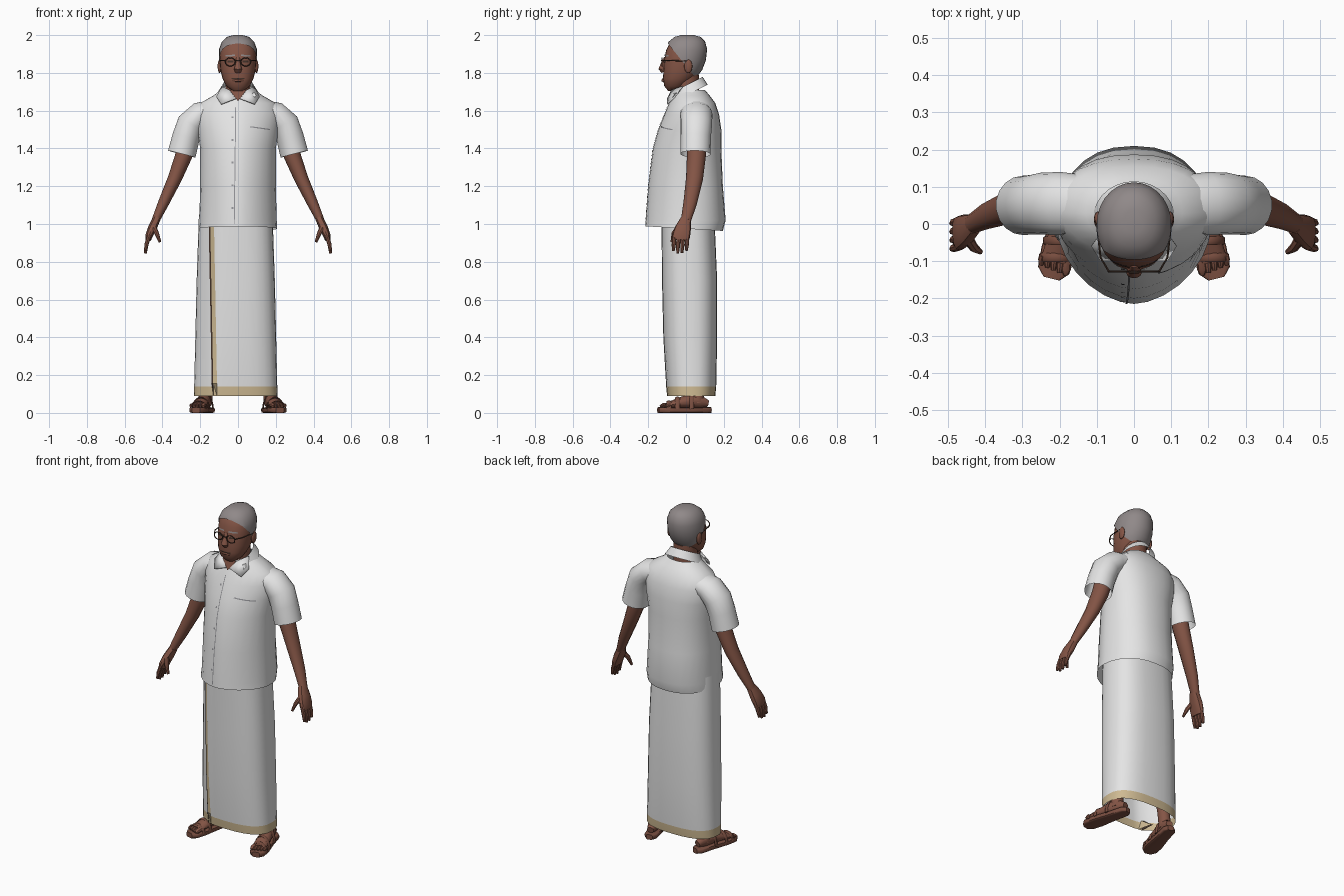
import bpy, bmesh, math
from mathutils import Vector
from mathutils.bvhtree import BVHTree

if "Cube" in bpy.data.objects:
    bpy.data.objects.remove(bpy.data.objects["Cube"])


def material(name, *rgb):
    m = bpy.data.materials.new(name)
    m.use_nodes = True
    m.diffuse_color = (*rgb, 1)
    m.node_tree.nodes["Principled BSDF"].inputs["Base Color"].default_value = (*rgb, 1)
    return m


SKIN = material("brown skin", .23, .09, .06)
WHITE = material("white cotton", .78, .78, .78)
HAIR = material("grey hair", .28, .25, .25)
GOLD = material("gold border", .62, .49, .29)
DARK = material("dark trim", .06, .035, .025)
LEATHER = material("sandal leather", .19, .075, .05)
SEAM = material("grey seam", .3, .3, .32)


def finish(obj, angle=40):
    bpy.ops.object.select_all(action="DESELECT")
    obj.select_set(True)
    bpy.context.view_layer.objects.active = obj
    bpy.ops.object.shade_smooth_by_angle(angle=math.radians(angle))
    return obj


def build(name, verts, faces, mat):
    mesh = bpy.data.meshes.new(name)
    mesh.from_pydata(verts, [], faces)
    bm = bmesh.new()
    bm.from_mesh(mesh)
    bmesh.ops.recalc_face_normals(bm, faces=bm.faces)
    bm.to_mesh(mesh)
    bm.free()
    mesh.materials.append(mat)
    obj = bpy.data.objects.new(name, mesh)
    bpy.context.collection.objects.link(obj)
    return finish(obj)


def skin_rings(name, rings, mat, caps=True):
    n = len(rings[0])
    faces = [(r * n + i, r * n + (i + 1) % n, (r + 1) * n + (i + 1) % n, (r + 1) * n + i)
             for r in range(len(rings) - 1) for i in range(n)]
    if caps:
        last = (len(rings) - 1) * n
        faces += [tuple(range(n)), tuple(range(last, last + n))]
    return build(name, [p for ring in rings for p in ring], faces, mat)


def power(value, n):
    return math.copysign(abs(value) ** (2 / n), value)


def loft(name, rows, mat, caps=True, front=2, back=2, cx=0, tilt=0, sides=28):
    """Stack of upright sections: height, half width, front y, back y."""
    rings = []
    for z, hw, yf, yb in rows:
        ring = []
        for i in range(sides):
            a = math.tau * i / sides
            n = back if math.sin(a) > 0 else front
            y = (yf + yb) / 2 + (yb - yf) / 2 * power(math.sin(a), n)
            ring.append((cx + hw * power(math.cos(a), n), y, z + tilt * y))
        rings.append(ring)
    return skin_rings(name, rings, mat, caps)


def tube(name, path, mat, s=1, ref=(0, 1, 0), n=2, sides=12, caps=True):
    """Tube along x, y, z points with a radius along ref and one across it."""
    rings = []
    pts = [Vector(p[:3]) for p in path]
    for k, p in enumerate(path):
        d = (pts[min(k + 1, len(pts) - 1)] - pts[max(k - 1, 0)]).normalized()
        u = Vector(ref)
        u = (u - d * u.dot(d)).normalized()
        v = d.cross(u)
        ring = []
        for i in range(sides):
            a = math.tau * i / sides
            q = pts[k] + u * p[3] * power(math.cos(a), n) + v * p[4] * power(math.sin(a), n)
            ring.append((q.x * s, q.y, q.z))
        rings.append(ring)
    return skin_rings(name, rings, mat, caps)


def ribbon(name, target, start, end, width, mat, steps=14):
    """Thin strip laid on the front of a target, from start to end in x, z."""
    bm = bmesh.new()
    bm.from_mesh(target.data)
    tree = BVHTree.FromBMesh(bm)
    bm.free()
    a, b = Vector(start), Vector(end)
    d = (b - a).normalized()
    side = Vector((-d.y, d.x)) * width / 2
    verts = []
    for i in range(steps + 1):
        p = a.lerp(b, i / steps)
        for q in (p - side, p + side):
            hit = tree.ray_cast(Vector((q.x, -1, q.y)), Vector((0, 1, 0)))[0]
            verts.append((q.x, (hit.y if hit else 0) - .004, q.y))
    faces = [(2 * i, 2 * i + 1, 2 * i + 3, 2 * i + 2) for i in range(steps)]
    return build(name, verts, faces, mat)


# Wrapped cloth with gold hem and overlapping front edge
wrap = loft("wrapped_cloth", [(.09, .222, -.1, .155), (.14, .22, -.105, .16), (.4, .214, -.12, .165),
            (.7, .207, -.127, .165), (1.05, .195, -.13, .15)], WHITE, False, 2.6, 2.6, -.012)
wrap.data.materials.append(GOLD)
for v in wrap.data.vertices:
    if v.co.x < -.14 and v.co.y < 0:
        v.co.y += .015
for f in wrap.data.polygons:
    f.material_index = int(f.center.z < .14)
ribbon("cloth_gold_edge", wrap, (-.137, 1), (-.12, .09), .02, GOLD)
ribbon("cloth_fold_line", wrap, (-.151, 1), (-.134, .09), .008, DARK)

# Shirt body
shirt = loft("shirt_body", [(.975, .207, -.215, .195), (1.02, .205, -.213, .21), (1.2, .2, -.2, .195),
             (1.4, .2, -.175, .187), (1.5, .215, -.147, .187), (1.58, .222, -.115, .175),
             (1.64, .2, -.09, .155), (1.68, .13, -.07, .125), (1.71, .09, -.055, .1)],
             WHITE, False, 1.75, 2.3)
for v in shirt.data.vertices:
    if v.co.z < 1:
        v.co.z -= .06 * v.co.y
ribbon("shirt_placket", shirt, (-.012, 1.62), (-.02, 1), .005, SEAM)
ribbon("pocket_seam", shirt, (.065, 1.515), (.17, 1.5), .006, SEAM)
for k in range(5):
    z = 1.08 + k * .12
    ribbon("shirt_button", shirt, (-.03, z), (-.03, z + .01), .01, SEAM, 1)

# Collar band with an open front
collar = loft("collar_band", [(1.68, .11, -.085, .115), (1.735, .078, -.075, .088)], WHITE, False, tilt=.5)
bm = bmesh.new()
bm.from_mesh(collar.data)
gone = [f for f in bm.faces if f.calc_center_median().y < -.05 and abs(f.calc_center_median().x) < .05]
bmesh.ops.delete(bm, geom=gone, context="FACES")
bm.to_mesh(collar.data)
bm.free()
build("open_neck", [(-.045, -.082, 1.71), (.045, -.082, 1.71), (0, -.1, 1.65)], [(0, 1, 2)], SKIN)

# Neck and head
loft("neck", [(1.6, .068, -.05, .075), (1.7, .066, -.06, .07), (1.79, .066, -.06, .07)], SKIN)
skull = [(1.705, .03, -.095, -.03), (1.73, .062, -.115, 0), (1.77, .082, -.122, .05), (1.81, .092, -.119, .08),
         (1.86, .096, -.118, .099), (1.92, .095, -.105, .106), (1.96, .08, -.086, .095),
         (1.985, .052, -.055, .07), (1.994, .02, -.02, .035)]
head = loft("head", skull, SKIN, front=2.3)
hair = loft("hair", [(z + .006, w + .005, f - .005, b + .006) for z, w, f, b in skull], HAIR, front=2.3)
bm = bmesh.new()
bm.from_mesh(hair.data)
for point, normal in (((0, -.09, 1.948), (0, 1.23, 1)), ((0, 0, 1.77), (0, 0, 1))):
    bmesh.ops.bisect_plane(bm, geom=bm.verts[:] + bm.edges[:] + bm.faces[:],
                           plane_co=point, plane_no=normal, clear_inner=True)
bm.to_mesh(hair.data)
bm.free()
tube("nose", [(0, -.108, 1.88, .01, .01), (0, -.122, 1.845, .013, .014), (0, -.13, 1.82, .016, .021),
              (0, -.12, 1.805, .01, .016)], SKIN)
ribbon("mouth", head, (-.034, 1.77), (.034, 1.77), .007, DARK)
tube("lower_lip", [(-.026, -.113, 1.758, .006, .005), (0, -.124, 1.76, .007, .007),
                   (.026, -.113, 1.758, .006, .005)], SKIN)

# Glasses bridge
tube("glasses_bridge", [(-.014, -.13, 1.865, .003, .003), (.014, -.13, 1.865, .003, .003)], DARK, sides=6)

for s, label in ((1, "left"), (-1, "right")):
    # Face sides
    ribbon(label + "_eyebrow", head, (.015 * s, 1.893), (.065 * s, 1.89), .008, HAIR)
    ribbon(label + "_eye", head, (.025 * s, 1.86), (.055 * s, 1.86), .01, DARK)
    bpy.ops.mesh.primitive_uv_sphere_add(segments=12, ring_count=8, location=(.097 * s, .012, 1.835))
    ear = bpy.context.object
    ear.name = label + "_ear"
    ear.scale = (.011, .022, .036)
    ear.data.materials.append(SKIN)
    finish(ear)
    bpy.ops.mesh.primitive_torus_add(major_segments=20, minor_segments=6, major_radius=.027,
                                     minor_radius=.003, location=(.041 * s, -.128, 1.858),
                                     rotation=(math.pi / 2, 0, 0))
    rim = bpy.context.object
    rim.name = label + "_glasses_rim"
    rim.scale.y = .8
    rim.data.materials.append(DARK)
    finish(rim)
    tube(label + "_glasses_arm", [(.068, -.127, 1.865, .003, .003), (.09, -.09, 1.866, .003, .003),
                                  (.101, .01, 1.862, .003, .003)], DARK, s, (0, 0, 1), sides=6)

    # Collar flap and sleeve
    flap = build(label + "_collar_flap", [(.012 * s, -.1, 1.665), (.045 * s, -.078, 1.71), (.085 * s, -.02, 1.73),
                 (.115 * s, -.06, 1.675), (.09 * s, -.1, 1.635)], [(0, 1, 2, 3, 4)], WHITE)
    flap.modifiers.new("thickness", "SOLIDIFY").thickness = .006
    tube(label + "_sleeve", [(.12, .05, 1.6, .08, .06), (.2, .055, 1.58, .085, .068), (.25, .055, 1.53, .083, .075),
                             (.275, .052, 1.46, .08, .074), (.298, .05, 1.37, .08, .076)],
         WHITE, s, sides=18, caps=False)

    # Arm and hand
    tube(label + "_arm", [(.25, .06, 1.5, .05, .05), (.288, .055, 1.36, .05, .045), (.335, .045, 1.24, .045, .037),
                          (.395, .022, 1.11, .036, .029), (.436, 0, 1.02, .027, .021)], SKIN, s)
    tube(label + "_palm", [(.43, 0, 1.03, .027, .021), (.453, -.015, .98, .042, .023),
                           (.47, -.025, .94, .047, .02), (.475, -.027, .915, .043, .014)], SKIN, s, n=2.5)
    for k in range(4):
        y = -.061 + k * .023
        drop = .012 * abs(k - 1.4)
        tube(label + "_finger", [(.47, y, .94, .011, .011), (.485, y - .004, .89, .011, .011),
                                 (.49, y - .006, .84 + drop, .007, .007)], SKIN, s, sides=8)
    tube(label + "_thumb", [(.45, -.035, .99, .016, .015), (.43, -.064, .95, .013, .012),
                            (.413, -.075, .905, .007, .007)], SKIN, s, sides=8)

    # Leg, foot and toes
    def along(rows):
        return [(.185 - .25 * y, y, z, up, wide) for y, z, up, wide in rows]

    tube(label + "_leg", [(.17, .06, .05, .036, .033), (.165, .055, .15, .036, .034),
                          (.14, .04, .45, .05, .05)], SKIN, s)
    tube(label + "_foot", along([(.115, .05, .018, .02), (.07, .06, .038, .032), (.02, .063, .038, .034),
                                 (-.04, .052, .027, .038), (-.1, .04, .014, .041)]), SKIN, s, (0, 0, 1))
    for k in range(5):
        x = .18 + k * .0165
        big = .013 if k == 0 else .009
        tip = -.138 + .007 * k
        tube(label + "_toe", [(x, -.085, .042, big, big), (x + .003, tip + .015, .038, big, big),
                              (x + .004, tip, .034, .005, .006)], SKIN, s, (0, 0, 1), sides=8)

    # Sandal
    tube(label + "_sandal_sole", along([(.132, .015, .015, .018), (.11, .015, .015, .036), (.03, .015, .015, .038),
                                        (-.07, .015, .015, .047), (-.125, .015, .015, .043),
                                        (-.147, .015, .015, .022)]), LEATHER, s, (0, 0, 1), 5, 16)
    for y, height in ((-.09, .042), (-.045, .062), (.03, .085)):
        arc = [math.pi * k / 10 for k in range(11)]
        tube(label + "_sandal_strap", [(.185 - .25 * y + .045 * math.cos(a), y, .02 + height * math.sin(a),
                                        .012, .004) for a in arc], LEATHER, s, sides=8)
